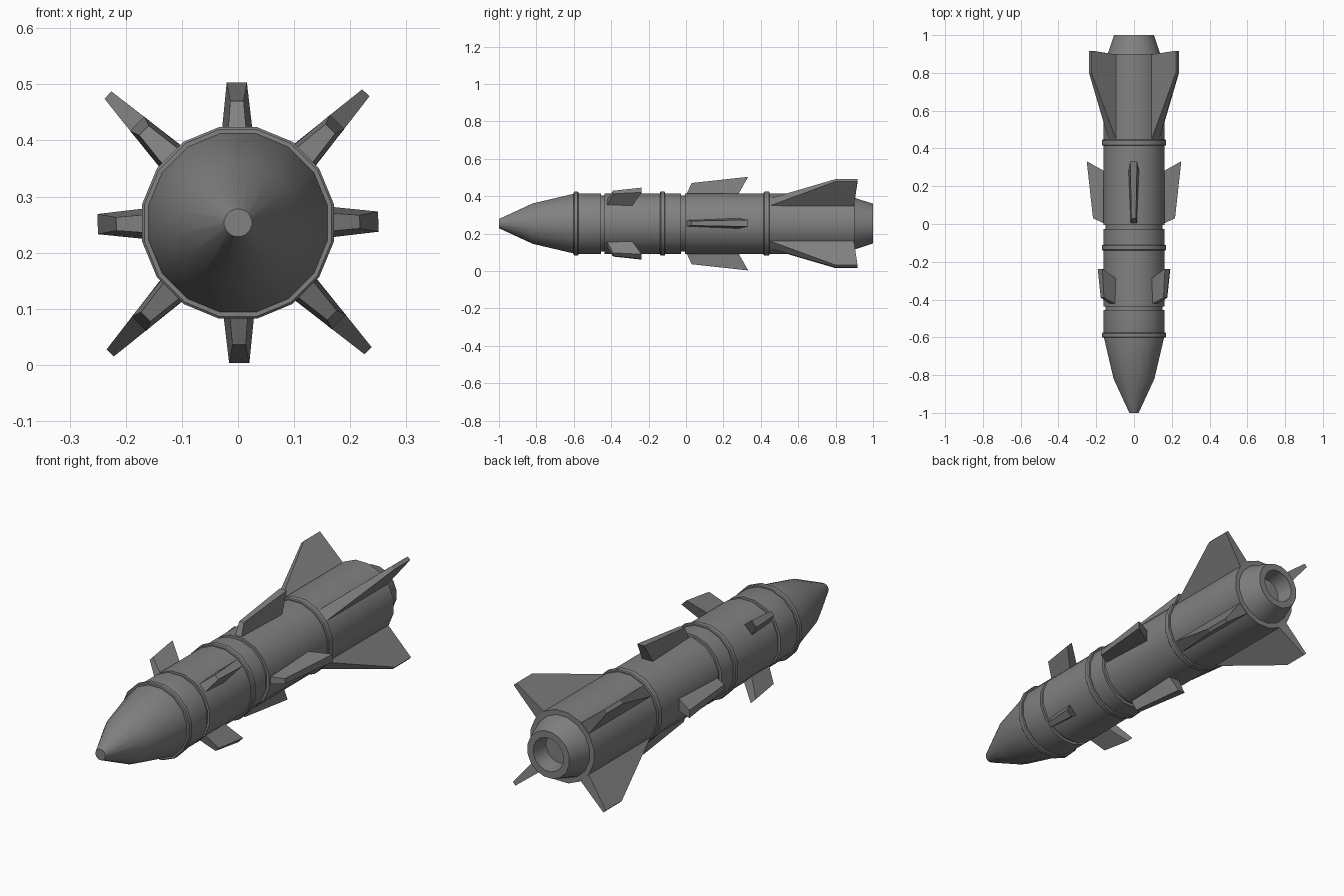
import bpy, bmesh, math
from mathutils import Matrix, Vector

cube = bpy.data.objects.get("Cube")
if cube:
    bpy.data.objects.remove(cube, do_unlink=True)

AXIS_Z = 0.253
SIDES = 16
TWIST = math.radians(0.5)

grey = bpy.data.materials.new("plain_grey")
grey.use_nodes = True
colour = (0.22, 0.22, 0.22, 1)
grey.diffuse_color = colour
grey.node_tree.nodes["Principled BSDF"].inputs["Base Color"].default_value = colour


def finish(name, bm, smooth):
    bmesh.ops.recalc_face_normals(bm, faces=bm.faces)
    mesh = bpy.data.meshes.new(name)
    bm.to_mesh(mesh)
    bm.free()
    mesh.materials.append(grey)
    obj = bpy.data.objects.new(name, mesh)
    bpy.context.collection.objects.link(obj)
    obj.location.z = AXIS_Z
    if smooth:
        bpy.ops.object.select_all(action='DESELECT')
        obj.select_set(True)
        bpy.context.view_layer.objects.active = obj
        bpy.ops.object.shade_smooth_by_angle(angle=math.radians(30))
    return obj


def lathe(name, profile):
    """Turn (y, radius) points around the long axis and cap both ends."""
    bm = bmesh.new()
    rings = []
    for y, r in profile:
        angles = [(i + 0.5) * math.tau / SIDES for i in range(SIDES)]
        rings.append([bm.verts.new((r * math.cos(a), y, r * math.sin(a))) for a in angles])
    for a, b in zip(rings, rings[1:]):
        for i in range(SIDES):
            j = (i + 1) % SIDES
            bm.faces.new((a[i], a[j], b[j], b[i]))
    bm.faces.new(rings[0])
    bm.faces.new(rings[-1])
    return finish(name, bm, True)


def fin_set(name, outline, start):
    """Four tapered fins; outline holds (y, radius, half thickness) corners."""
    for k in range(4):
        bm = bmesh.new()
        turn = Matrix.Rotation(-(start + k * math.pi / 2 + TWIST), 3, 'Y')
        sides = [[bm.verts.new(turn @ Vector((r, y, s * t))) for y, r, t in outline]
                 for s in (-1, 1)]
        n = len(outline)
        for side in sides:
            bm.faces.new(side)
        for i in range(n):
            j = (i + 1) % n
            bm.faces.new((sides[0][i], sides[0][j], sides[1][j], sides[1][i]))
        finish(f"{name}_{k + 1}", bm, False)


# Body sections, separated by narrow grooves
R = 0.165
lathe("nose_section", [(-1, 0.025), (-0.82, 0.11), (-0.59, R), (-0.455, R)])
lathe("guidance_section", [(-0.437, R), (-0.027, R)])
lathe("motor_section", [(-0.006, R), (0.9, R)])
for name, y in (("front_seam", -0.446), ("middle_seam", -0.016)):
    lathe(name, [(y - 0.015, 0.153), (y + 0.015, 0.153)])

# Raised bands with softened edges
for name, y, w in (("nose_band", -0.588, 0.013), ("guidance_band", -0.125, 0.014),
                   ("motor_band", 0.431, 0.016)):
    lathe(name, [(y - w, R - 0.01), (y - w, 0.17), (y - w + 0.004, 0.174),
                 (y + w - 0.004, 0.174), (y + w, 0.17), (y + w, R - 0.01)])

# Hollow exhaust nozzle
lathe("nozzle", [(0.89, 0.145), (1.0, 0.108), (1.0, 0.077), (0.92, 0.068)])

# Fins
fin_set("front_fin", [(-0.435, 0.13, 0.024), (-0.39, 0.235, 0.012),
                      (-0.237, 0.252, 0.018), (-0.305, 0.13, 0.03)], math.pi / 4)
fin_set("middle_fin", [(-0.005, 0.14, 0.018), (0.03, 0.217, 0.012),
                       (0.332, 0.25, 0.018), (0.27, 0.14, 0.03)], 0)
fin_set("tail_fin", [(0.45, 0.13, 0.03), (0.45, 0.162, 0.028), (0.8, 0.325, 0.009),
                     (0.917, 0.325, 0.009), (0.894, 0.13, 0.032)], math.pi / 4)
